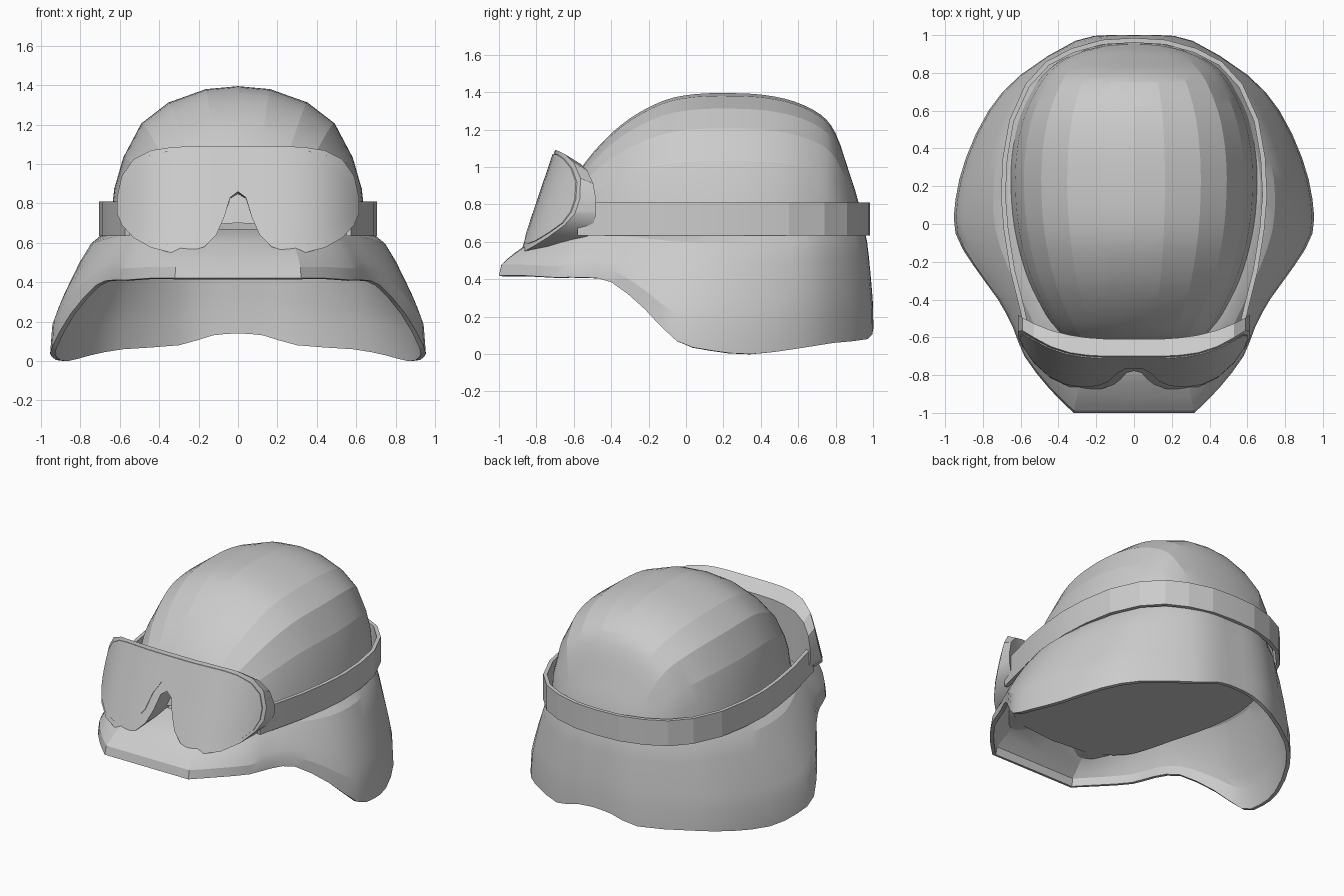
import bpy
import bmesh
from mathutils import Vector
from math import radians

cube = bpy.data.objects.get("Cube")
if cube:
    bpy.data.objects.remove(cube, do_unlink=True)

grey = bpy.data.materials.new("plain_grey")
grey.use_nodes = True
grey.diffuse_color = (0.6, 0.6, 0.6, 1)
grey.node_tree.nodes["Principled BSDF"].inputs["Base Color"].default_value = grey.diffuse_color


def loft(name, sections, closed, cap=False, thickness=0, angle=25):
    """Join equal-length point sections into one skin."""
    bm = bmesh.new()
    rows = [[bm.verts.new(p) for p in section] for section in sections]
    count = len(rows[0])
    for low, high in zip(rows, rows[1:]):
        for j in range(count if closed else count - 1):
            k = (j + 1) % count
            bm.faces.new((low[j], low[k], high[k], high[j]))
    if cap:
        bm.faces.new(rows[0])
        bm.faces.new(rows[-1])
        bmesh.ops.recalc_face_normals(bm, faces=bm.faces)
    mesh = bpy.data.meshes.new(name)
    bm.to_mesh(mesh)
    bm.free()
    mesh.materials.append(grey)
    obj = bpy.data.objects.new(name, mesh)
    bpy.context.collection.objects.link(obj)
    bpy.ops.object.select_all(action='DESELECT')
    obj.select_set(True)
    bpy.context.view_layer.objects.active = obj
    if thickness:
        shell = obj.modifiers.new("thickness", 'SOLIDIFY')
        shell.thickness = thickness
        shell.offset = -1
        bpy.ops.object.modifier_apply(modifier=shell.name)
    bpy.ops.object.shade_smooth_by_angle(angle=radians(angle))


def flip(p):
    return (-p[0], *p[1:])


def smooth_steps(points, steps):
    """Resample control points along a Catmull-Rom curve."""
    pts = [Vector(p) for p in points]
    pts = [2 * pts[0] - pts[1]] + pts + [2 * pts[-1] - pts[-2]]
    result = []
    for a, b, c, d in zip(pts, pts[1:], pts[2:], pts[3:]):
        for i in range(steps):
            t = i / steps
            result.append(b + 0.5 * t * (c - a + t * (2 * a - 5 * b + 4 * c - d
                                                     + t * (3 * (b - c) + d - a))))
    return result + [pts[-2]]


# Dome: one cross-section scaled along front-to-back stations (y, crown, half width)
arch = [(0, 1), (.25, .98), (.54, .89), (.75, .75), (.89, .52), (.96, .31), (1, 0)]
arch = [flip(p) for p in reversed(arch[1:])] + arch
stations = [(-.66, .7, .2), (-.62, .86, .33), (-.57, .98, .4), (-.45, 1.13, .485),
            (-.3, 1.26, .56), (-.12, 1.355, .615), (.05, 1.39, .645), (.25, 1.395, .655),
            (.42, 1.385, .64), (.58, 1.35, .6), (.72, 1.28, .53), (.8, 1.18, .47),
            (.87, .98, .38), (.92, .82, .26), (.95, .66, .12)]
base = 0.64
dome = [[(x * half, y, base + z * (crown - base)) for x, z in arch]
        for y, crown, half in smooth_steps(stations, 3)]
loft("helmet_dome", dome, closed=False, angle=10)

# Skirt and brim: flared skin from the dome's waist out to the lower rim
rim = [(0, -1, .42), (.32, -1, .42), (.45, -.87, .42), (.58, -.7, .41), (.64, -.55, .41),
       (.72, -.4, .385), (.85, -.22, .24), (.945, -.05, .07), (.945, .13, .02), (.89, .35, 0),
       (.77, .6, .03), (.6, .79, .06), (.31, .97, .08), (.13, 1, .13), (0, 1, .14)]
waist = [(0, -.68), (.25, -.66), (.36, -.62), (.46, -.55), (.52, -.45),
         (.57, -.34), (.61, -.2), (.65, -.03), (.67, .15), (.66, .32),
         (.61, .53), (.53, .71), (.33, .89), (.15, .95), (0, .95)]
waist_z = 0.66
flare = [(0, 1), (.24, .96), (.38, .85), (.5, .74), (.75, .48), (.9, .28), (1, 0)]


def full_ring(half):
    """Round off the half outline behind the brim corner and mirror it."""
    half = half[:1] + [tuple(p) for p in smooth_steps(half[1:], 2)]
    return half + [flip(p) for p in reversed(half[1:-1])]


def skirt_point(edge, top, rise, out):
    (x, y, z), (wx, wy) = edge, top
    return (wx + (x - wx) * out, wy + (y - wy) * out, z + (waist_z - z) * rise)


skirt = [full_ring([skirt_point(e, w, rise, out) for e, w in zip(rim, waist)])
         for rise, out in flare]
skirt.append(full_ring([(x * .95, y * .95, waist_z + .01) for x, y in waist]))
loft("helmet_skirt", skirt, closed=True, thickness=0.025, angle=20)

# Liner: level floor of the dome that closes the hollow of the skirt
loft("helmet_liner", [full_ring([(x, y * (1.17 if y < -.4 else 1), z) for x, y in waist])
                      for z in (.55, .57)], closed=True, cap=True)

# Strap: band standing slightly clear of the dome
band = [(.575, -.58), (.605, -.45), (.655, -.25), (.69, -.03), (.705, .15), (.695, .35),
        (.66, .55), (.575, .74), (.465, .86), (.33, .93), (.17, .975), (0, .985)]
band += [flip(p) for p in reversed(band[:-1])]
loft("goggle_strap", [[(x, y, z) for x, y in band] for z in (.635, .81)],
     closed=False, thickness=0.025, angle=10)


# Goggles: columns (x, low edge, high edge) wrapped over a curved, tilted front
def front_y(x, z):
    return -.7 - (1.09 - z) * .34 + .2 * (abs(x) / .6) ** 4


def frame_rear(x, z):
    return (x, -.61 + .12 * (abs(x) / .6) ** 3, z - .2 * max(0, z - .8))


def lens_rear(x, z):
    return (x, front_y(x, z), z)


def visor(name, half, lift, rear, rows=5):
    columns = [flip(c) for c in reversed(half[1:])] + half
    sections = []
    for x, low, high in columns:
        heights = [low + (high - low) * i / rows for i in range(rows + 1)]
        sections.append([(x, front_y(x, z) - lift, z) for z in heights]
                        + [rear(x, z) for z in reversed(heights)])
    loft(name, sections, closed=True, cap=True)


frame = [(0, .86, 1.09), (.04, .83, 1.09), (.07, .73, 1.09), (.11, .64, 1.09), (.17, .58, 1.09),
         (.25, .555, 1.09), (.34, .55, 1.085), (.44, .575, 1.07), (.53, .625, 1.025),
         (.59, .69, .94), (.615, .75, .83)]
lens = [(0, .92, 1.07), (.05, .905, 1.07), (.095, .83, 1.07), (.13, .72, 1.07),
        (.19, .64, 1.07), (.27, .6, 1.07), (.36, .59, 1.065), (.45, .605, 1.045),
        (.53, .65, .995), (.58, .7, .92), (.6, .76, .83)]
visor("goggle_frame", frame, 0, frame_rear)
visor("goggle_lens", lens, .006, lens_rear)
